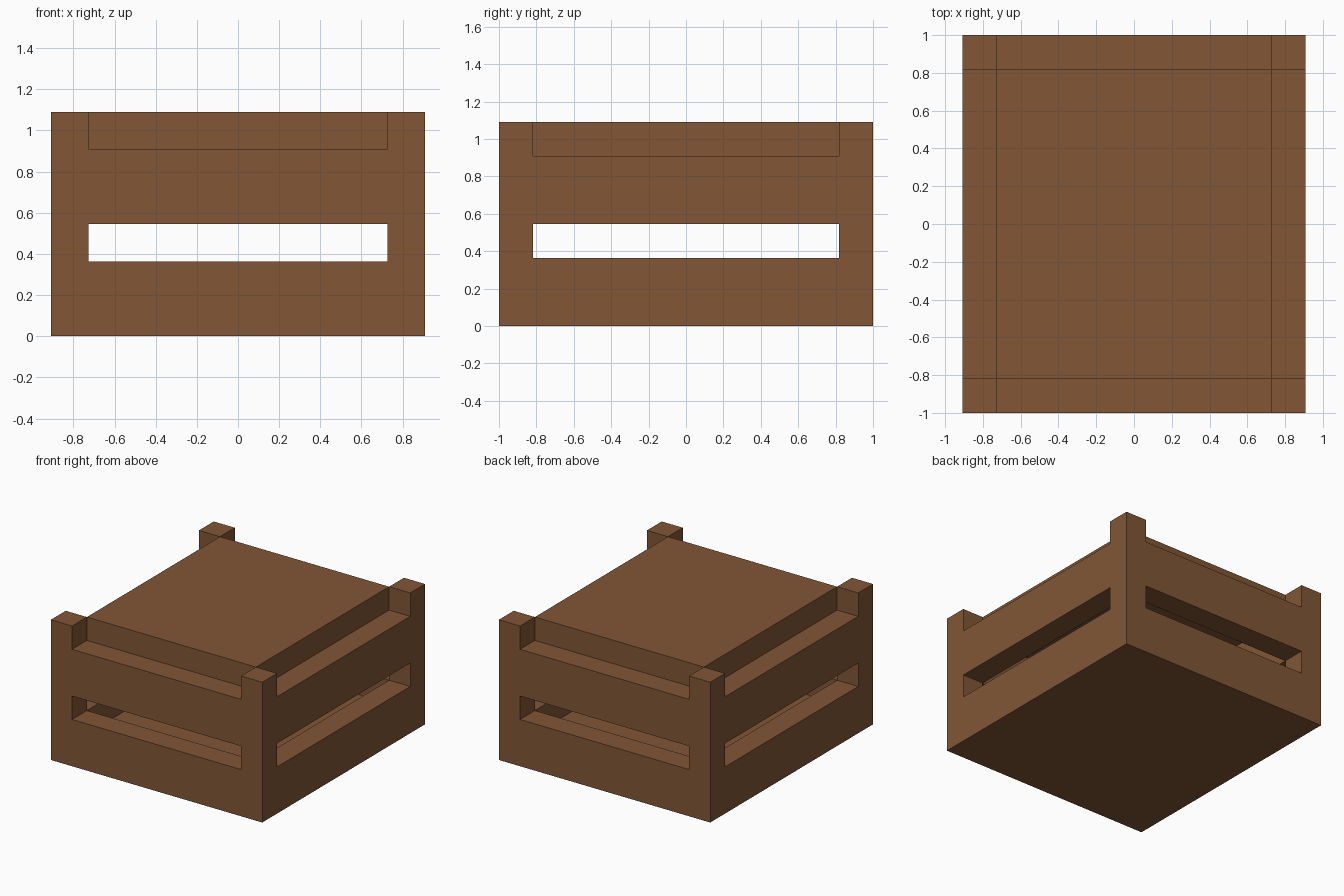
import bpy

old = bpy.data.objects.get("Cube")
if old:
    bpy.data.objects.remove(old, do_unlink=True)

U = 1 / 11                      # board module
X, Y, H = 10 * U, 11 * U, 12 * U
T = 2 * U                       # board and post thickness
IX, IY = X - T, Y - T           # inner half sizes
OVER = 0.2                      # how far cutters reach past the body

wood = bpy.data.materials.new("brown_wood")
wood.use_nodes = True
colour = (0.22, 0.094, 0.037, 1)
wood.diffuse_color = colour
wood.node_tree.nodes["Principled BSDF"].inputs["Base Color"].default_value = colour


def box(name, hx, hy, z0, z1):
    """Box centred on x and y, with half sizes hx, hy."""
    bpy.ops.mesh.primitive_cube_add(size=2, location=(0, 0, (z0 + z1) / 2))
    ob = bpy.context.object
    ob.name = name
    ob.scale = (hx, hy, (z1 - z0) / 2)
    bpy.ops.object.transform_apply(location=True, scale=True)
    ob.data.materials.append(wood)
    return ob


def cut(target, hx, hy, z0, z1):
    cutter = box("cutter", hx, hy, z0, z1)
    cutter.hide_render = True
    mod = target.modifiers.new("cut", 'BOOLEAN')
    mod.operation = 'DIFFERENCE'
    mod.solver = 'EXACT'
    mod.object = cutter
    bpy.context.view_layer.objects.active = target
    bpy.ops.object.modifier_apply(modifier=mod.name)
    bpy.data.objects.remove(cutter, do_unlink=True)


# Crate: hollow box with a floor, four corner posts and side boards
crate = box("crate_body", X, Y, 0, H)
cut(crate, IX, IY, T, H + OVER)

# Gap between the boards, and the drop from post tops to the upper board
for z0, z1 in ((4 * U, 6 * U), (10 * U, H + OVER)):
    cut(crate, IX, Y + OVER, z0, z1)
    cut(crate, X + OVER, IY, z0, z1)

# Lid panel set between the posts
box("lid", IX, IY, 10 * U, H)
